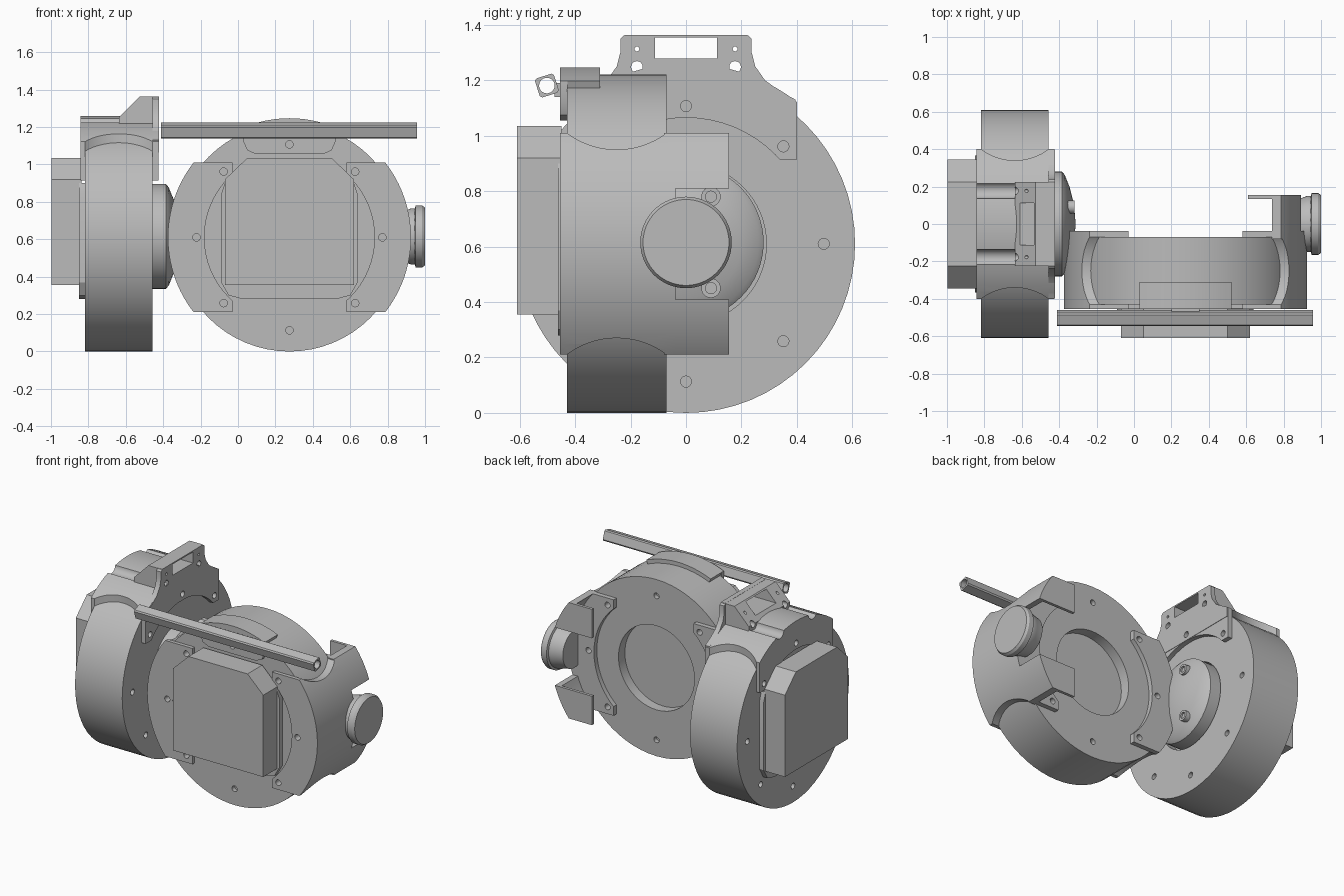
import bpy, bmesh, math
from mathutils import Matrix, Vector

if "Cube" in bpy.data.objects:
    bpy.data.objects.remove(bpy.data.objects["Cube"])

mat = bpy.data.materials.new("machined grey")
mat.diffuse_color = (0.5, 0.5, 0.5, 1)
mat.use_nodes = True
mat.node_tree.nodes["Principled BSDF"].inputs["Base Color"].default_value = mat.diffuse_color

# Motor frames: local -y is the capped end of each motor
MOTOR_A = Matrix.Translation((0.275, -0.25, 0.61))
MOTOR_B = Matrix.Translation((-0.6375, 0, 0.61)) @ Matrix.Rotation(-math.pi / 2, 4, 'Z')
X_AXIS = Matrix.Rotation(-math.pi / 2, 4, 'Z')      # turns local +y into +x


def finish(name, bm):
    bmesh.ops.recalc_face_normals(bm, faces=bm.faces)
    me = bpy.data.meshes.new(name)
    bm.to_mesh(me)
    bm.free()
    me.materials.append(mat)
    ob = bpy.data.objects.new(name, me)
    bpy.context.collection.objects.link(ob)
    return ob


def prisms(name, parts):
    """parts: list of (xz outline, y0, y1) extruded along y"""
    bm = bmesh.new()
    for pts, y0, y1 in parts:
        f = bm.faces.new([bm.verts.new((x, y0, z)) for x, z in pts])
        r = bmesh.ops.extrude_face_region(bm, geom=[f])
        bmesh.ops.translate(bm, vec=(0, y1 - y0, 0),
                            verts=[v for v in r['geom'] if isinstance(v, bmesh.types.BMVert)])
    return finish(name, bm)


def circle(r, n=64, cx=0, cz=0):
    return [(cx + r * math.cos(2 * math.pi * i / n), cz + r * math.sin(2 * math.pi * i / n))
            for i in range(n)]


def rect(x0, x1, z0, z1):
    return [(x0, z0), (x1, z0), (x1, z1), (x0, z1)]


def mirrored(half):
    return half + [(-x, z) for x, z in reversed(half)]


def lathe(name, pts, n=64):
    """pts: (radius, y) revolved around y"""
    bm = bmesh.new()
    vs = [bm.verts.new((r, y, 0)) for r, y in pts]
    es = [bm.edges.new(p) for p in zip(vs, vs[1:])]
    bmesh.ops.spin(bm, geom=vs + es, cent=(0, 0, 0), axis=(0, 1, 0),
                   angle=2 * math.pi, steps=n)
    bmesh.ops.remove_doubles(bm, verts=bm.verts, dist=1e-4)
    return finish(name, bm)


def cut(ob, tool, op='DIFFERENCE'):
    m = ob.modifiers.new("cut", 'BOOLEAN')
    m.operation, m.object, m.solver = op, tool, 'EXACT'
    bpy.context.view_layer.objects.active = ob
    bpy.ops.object.modifier_apply(modifier=m.name)
    bpy.data.objects.remove(tool)
    return ob


def place(ob, M):
    ob.data.transform(M)
    return ob


def bolt_cutter():
    parts = []
    for i in range(8):
        a = i * math.pi / 4
        c = circle(0.02, 16, 0.497 * math.cos(a), 0.497 * math.sin(a))
        parts += [(c, -0.3, -0.15), (c, 0.15, 0.3)]
    return prisms("bolts", parts)


def motor(tag, M):
    # drum with a recessed back and bolt holes
    drum = prisms(tag + "_drum", [(circle(0.61), -0.18, 0.18)])
    cut(drum, prisms("recess", [(circle(0.29), 0.11, 0.3)]))
    place(cut(drum, bolt_cutter()), M)
    # end cap on a chamfered base plate
    cap = mirrored([(0.345, -0.255), (0.345, 0.31), (0.225, 0.425)])
    base = mirrored([(0.25, -0.33), (0.325, -0.31), (0.365, -0.24), (0.365, 0.23), (0.345, 0.29)])
    place(prisms(tag + "_end_cap", [(cap, -0.36, -0.2)]), M)
    place(prisms(tag + "_cap_base", [(base, -0.212, -0.17)]), M)


def clamp(name, sides):
    # curved shell with bolted flanges gripping both faces of the drum
    ob = prisms(name, [(circle(0.65, 96), -0.205, 0.212)])
    cut(ob, prisms("c", [(circle(0.609), -0.18, 0.18)]))
    cut(ob, prisms("c", [(circle(0.455), -0.4, 0.4)]))
    boxes = [(rect(*sorted((s * 0.305, s * 0.8)), -0.4, 0.4), -0.5, 0.5) for s in sides]
    cut(ob, prisms("c", boxes), 'INTERSECT')
    for s in (1, -1):
        scoop = place(prisms("c", [(circle(0.3, 64), -1, 1)]),
                      Matrix.Translation((0, 0, s * 0.64)) @ X_AXIS)
        cut(ob, scoop)
    return cut(ob, bolt_cutter())


motor("front_motor", MOTOR_A)
motor("side_motor", MOTOR_B)
place(clamp("front_motor_clamp", (1, -1)), MOTOR_A)

# Two hooks reaching back from the right half of the front clamp
hooks = prisms("clamp_hooks", [(circle(0.65, 96), 0.17, 0.405)])
cut(hooks, prisms("c", [(circle(0.612, 96), 0.0, 0.385)]))
cut(hooks, prisms("c", [(rect(0.335, 0.8, 0.2, 0.4), 0, 1),
                        (rect(0.335, 0.8, -0.4, -0.2), 0, 1)]), 'INTERSECT')
place(hooks, MOTOR_A)

# Side motor clamp, on top of its drum, with two grooves
top = place(clamp("side_motor_clamp", (1,)), Matrix.Rotation(-math.pi / 2, 4, 'Y'))
cut(top, prisms("c", [(circle(0.045, 24, s * 0.18, 0.64), -0.4, 0.1) for s in (1, -1)]))
place(top, MOTOR_B)

# Upright bracket on the side clamp: plate plus sloped block with a slot
plate = prisms("bracket_plate", [(mirrored([
    (0.395, 0.455), (0.395, 0.52), (0.34, 0.55), (0.285, 0.59), (0.25, 0.64),
    (0.237, 0.69), (0.237, 0.74), (0.222, 0.753)]), 0.18, 0.215)])
block = prisms("bracket_block", [([(-0.214, 0.6), (-0.214, 0.752), (-0.11, 0.752),
                                  (0.0, 0.64), (0.0, 0.6)], -0.225, 0.225)])
place(block, Matrix.Rotation(math.pi / 2, 4, 'Z'))
if block.data.vertices[0].co.y < 0:
    place(block, Matrix.Rotation(math.pi, 4, 'Z'))
for ob in (plate, block):
    parts = [(rect(-0.112, 0.112, 0.668, 0.744), -0.5, 0.5)]
    for s in (1, -1):
        parts += [(circle(0.021, 20, s * 0.177, 0.638), -0.5, 0.5),
                  (circle(0.009, 12, s * 0.177, 0.703), -0.5, 0.5)]
    cut(ob, prisms("c", parts))
cut(plate, bolt_cutter())
for ob in (plate, block):
    place(ob, MOTOR_B)

# Hub joining the side motor to the front clamp
hub = lathe("joint_hub", [(0, -0.54), (0.28, -0.54), (0.28, -0.385), (0.262, -0.37),
                          (0.2, -0.345), (0.1, -0.32), (0, -0.312)])
place(hub, Matrix.Translation((0, 0, 0.615)) @ X_AXIS)
for s in (1, -1):
    bolt = lathe("hub_bolt", [(0, -0.36), (0.035, -0.36), (0.035, -0.318), (0.02, -0.318),
                              (0.02, -0.33), (0, -0.33)], 24)
    place(bolt, Matrix.Translation((0, 0.09, 0.615 + s * 0.165)) @ X_AXIS)

# Round knob on the right
knob = lathe("side_knob", [(0, 0.85), (0.13, 0.85), (0.14, 0.9), (0.15, 0.925), (0.15, 0.945),
                           (0.165, 0.95), (0.165, 0.985), (0.155, 1.0), (0, 1.0)])
place(knob, Matrix.Translation((0, 0.0, 0.615)) @ X_AXIS)

# Curved clip over the front drum, with a bolted front tab
half = math.asin(0.245 / 0.635)
arc = [half * (1 - i / 6) for i in range(13)]
outer = [(0.637 * math.sin(a), 0.637 * math.cos(a)) for a in arc]
inner = [(0.608 * math.sin(a), 0.608 * math.cos(a)) for a in reversed(arc)]
tab = [(-0.245, 0.51), (-0.225, 0.465), (-0.18, 0.445), (0.18, 0.445), (0.225, 0.465), (0.245, 0.51)]
place(prisms("clip_strap", [(outer + inner, -0.204, -0.06)]), MOTOR_A)
place(cut(prisms("clip_tab", [(outer + tab, -0.205, -0.178)]), bolt_cutter()), MOTOR_A)

# Hollow square bar, tilted, running along x in front of the clip
h, c = 0.036, 0.028
bar = prisms("cross_bar", [([(h, -c), (h, c), (c, h), (-c, h), (-h, c), (-h, -c), (-c, -h), (c, -h)],
                            -0.413, 0.957)])
cut(bar, prisms("c", [(circle(0.028, 32), -1, 2)]))
place(bar, Matrix.Translation((0, -0.502, 1.181)) @ Matrix.Rotation(math.radians(18), 4, 'X') @ X_AXIS)
# small arm from the bar to the clip
place(prisms("bar_arm", [(rect(0.2, 0.35, 1.14, 1.19), -0.475, -0.44)]), Matrix())

bpy.ops.object.select_all(action='SELECT')
bpy.ops.object.shade_smooth_by_angle(angle=math.radians(28))
